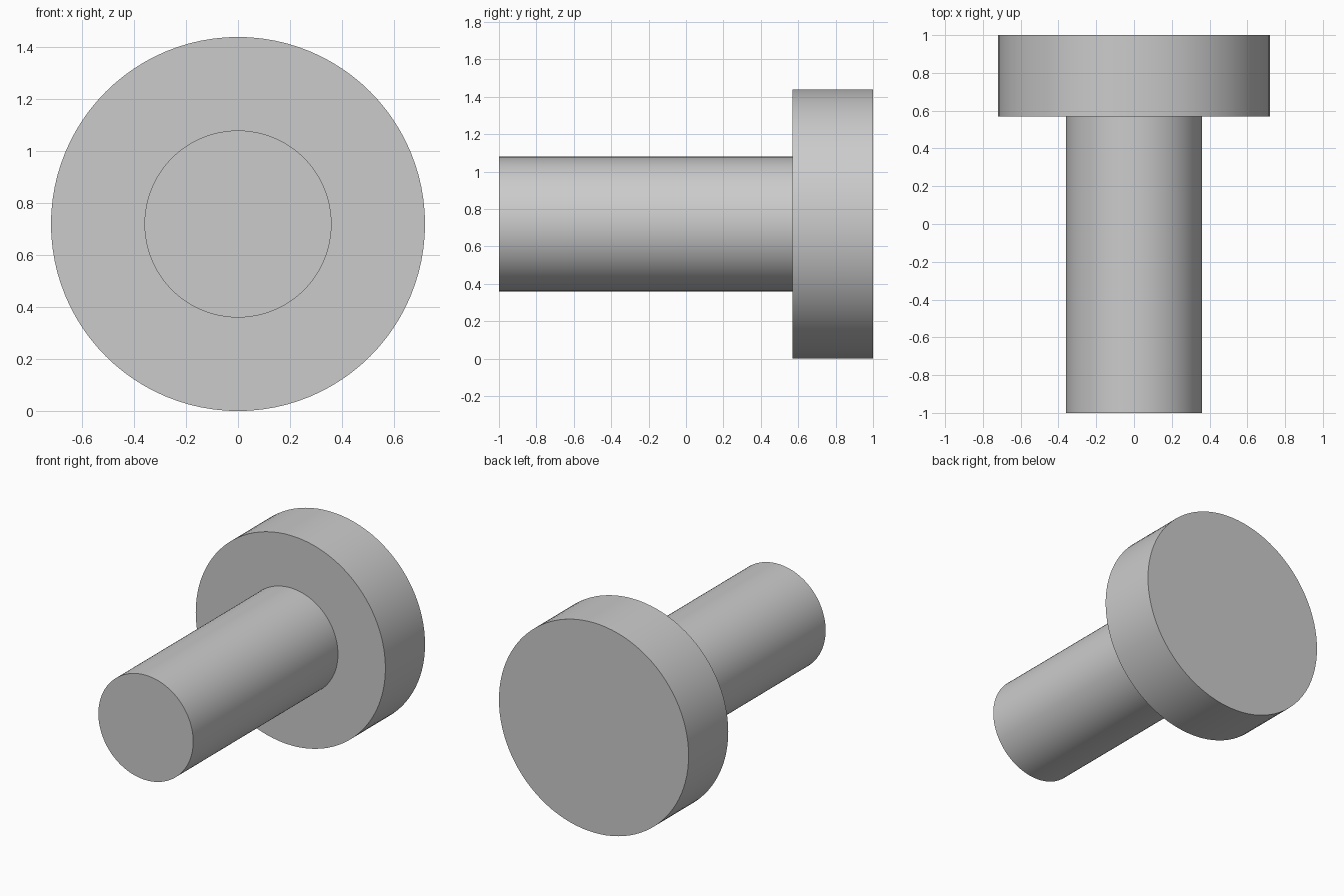
import bpy
import bmesh
import math
from mathutils import Vector

cube = bpy.data.objects.get("Cube")
if cube:
    bpy.data.objects.remove(cube, do_unlink=True)

HEAD_R, SHAFT_R = 0.72, 0.36
FRONT, SHOULDER, BACK = -1.0, 0.57, 1.0
SEGMENTS = 96

# Plain grey metal
grey = bpy.data.materials.new("grey metal")
colour = (0.6, 0.6, 0.6, 1)
grey.use_nodes = True
grey.diffuse_color = colour
grey.node_tree.nodes["Principled BSDF"].inputs["Base Color"].default_value = colour

# Half profile of shaft and head, as (radius, y)
profile = [(0, FRONT), (SHAFT_R, FRONT), (SHAFT_R, SHOULDER),
           (HEAD_R, SHOULDER), (HEAD_R, BACK), (0, BACK)]

# Turn the profile around the y axis into one closed solid
bm = bmesh.new()
verts = [bm.verts.new((0, y, r)) for r, y in profile]
edges = [bm.edges.new(pair) for pair in zip(verts, verts[1:])]
bmesh.ops.spin(bm, geom=verts + edges, cent=Vector(), axis=Vector((0, 1, 0)),
               angle=math.tau, steps=SEGMENTS, use_duplicate=False)
bmesh.ops.remove_doubles(bm, verts=bm.verts, dist=0.0001)
bmesh.ops.recalc_face_normals(bm, faces=bm.faces)
mesh = bpy.data.meshes.new("headed_pin")
bm.to_mesh(mesh)
bm.free()
mesh.materials.append(grey)

pin = bpy.data.objects.new("headed_pin", mesh)
pin.location.z = HEAD_R
bpy.context.collection.objects.link(pin)

# Smooth sides with crisp rims
bpy.ops.object.select_all(action="DESELECT")
pin.select_set(True)
bpy.context.view_layer.objects.active = pin
bpy.ops.object.shade_smooth_by_angle(angle=math.radians(30))
